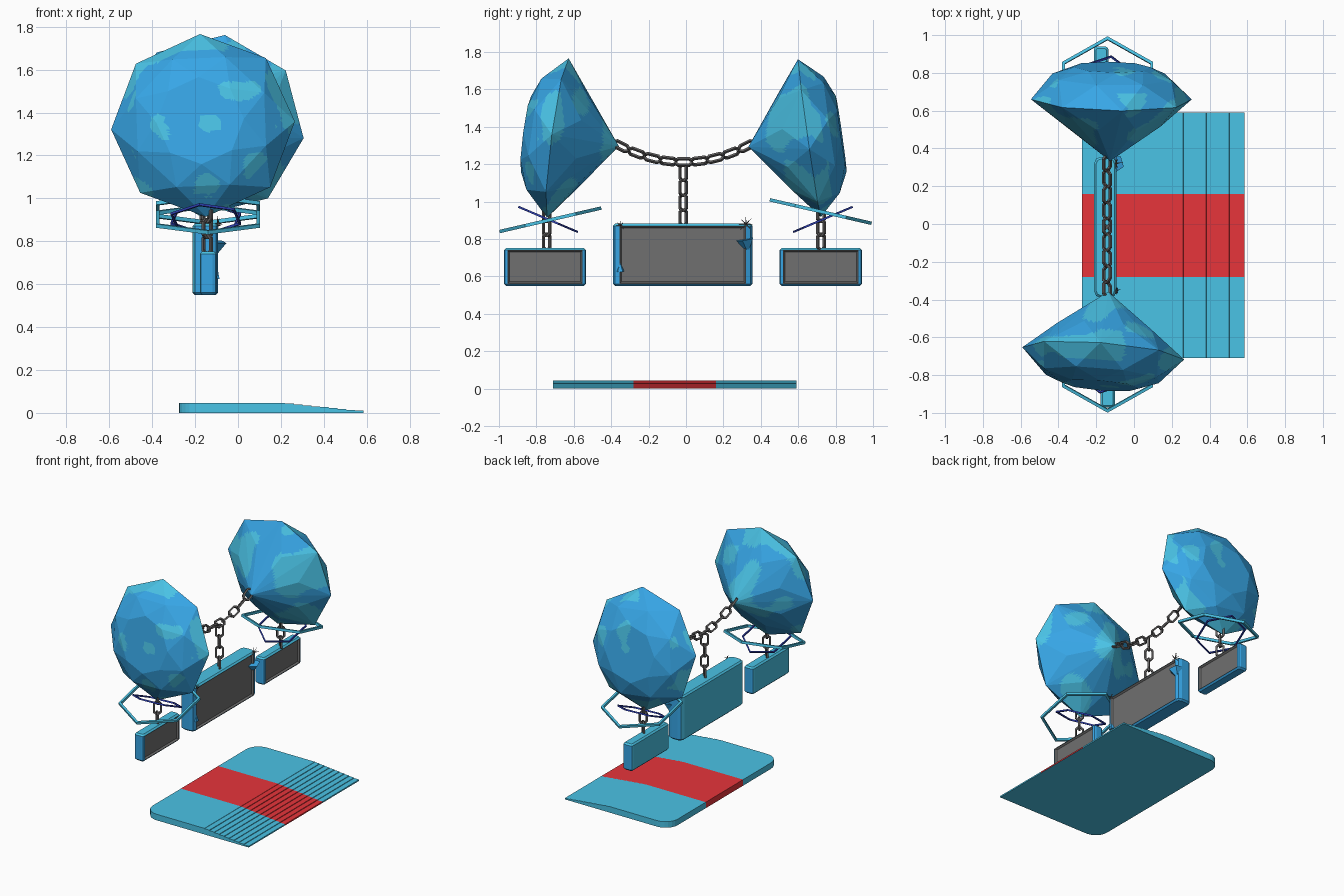
import bpy, bmesh, math
from mathutils import Vector, Matrix, noise

if "Cube" in bpy.data.objects:
    bpy.data.objects.remove(bpy.data.objects["Cube"])


def material(name, rgb):
    m = bpy.data.materials.new(name)
    lin = [(c / 255 / 12.92 if c < 11 else ((c / 255 + 0.055) / 1.055) ** 2.4) for c in rgb]
    m.diffuse_color = (*lin, 1)
    m.use_nodes = True
    m.node_tree.nodes["Principled BSDF"].inputs["Base Color"].default_value = m.diffuse_color
    return m


BLUE = material("crystal blue", (55, 166, 230))
TEAL = material("teal", (74, 195, 230))
RED = material("red", (236, 54, 60))
GREY = material("screen grey", (112, 112, 112))
DARK = material("chain grey", (98, 96, 96))
NAVY = material("navy", (45, 62, 175))


def finish(bm, name, mats):
    bmesh.ops.recalc_face_normals(bm, faces=bm.faces)
    me = bpy.data.meshes.new(name)
    bm.to_mesh(me)
    bm.free()
    for m in mats:
        me.materials.append(m)
    ob = bpy.data.objects.new(name, me)
    bpy.context.collection.objects.link(ob)
    return ob


def prism(name, outline, offset, mats, y_cuts):
    """Extrude a flat outline; the strip between the y cuts gets the second material, except below."""
    bm = bmesh.new()
    face = bm.faces.new([bm.verts.new(p) for p in outline])
    new = bmesh.ops.extrude_face_region(bm, geom=[face])["geom"]
    bmesh.ops.translate(bm, vec=offset, verts=[v for v in new if isinstance(v, bmesh.types.BMVert)])
    for y in y_cuts:
        bmesh.ops.bisect_plane(bm, geom=bm.verts[:] + bm.edges[:] + bm.faces[:],
                               plane_co=(0, y, 0), plane_no=(0, 1, 0))
    for f in bm.faces:
        c = f.calc_center_median()
        f.material_index = int(y_cuts[0] < c.y < y_cuts[1] and c.z > 0.001)
    return finish(bm, name, mats)


# Floor platform: slab with rounded rear corners
Y0, Y1, X0, XS, X1, H, R = -0.71, 0.59, -0.275, 0.22, 0.585, 0.045, 0.1
outline = [(XS, Y0, 0), (XS, Y1, 0)]
for cy, start in ((Y1 - R, 90), (Y0 + R, 180)):
    for i in range(7):
        a = math.radians(start + 15 * i)
        outline.append((X0 + R + R * math.cos(a), cy + R * math.sin(a), 0))
prism("platform", outline, (0, 0, H), (TEAL, RED), (-0.28, 0.16))

# Shallow steps going down at the open side
N = 9
steps = [(X1, Y0, 0), (XS, Y0, 0), (XS, Y0, H)]
for i in range(N):
    z = H - (i + 0.5) * (H - 0.008) / N
    steps += [(XS + (X1 - XS) * i / N + 0.001, Y0, z), (XS + (X1 - XS) * (i + 1) / N, Y0, z)]
prism("platform_steps", steps, (0, Y1 - Y0, 0), (TEAL, RED), (-0.28, 0.16))


# Screens: bevelled case with a sunk grey panel facing +x
def screen(name, x, depth, y0, y1, z0, z1, bevel):
    bm = bmesh.new()
    bmesh.ops.create_cube(bm, size=1)
    for v in bm.verts:
        v.co = Vector((x + v.co.x * depth, (y0 + y1) / 2 + v.co.y * (y1 - y0),
                       (z0 + z1) / 2 + v.co.z * (z1 - z0)))
    # stronger rounding on the upright edges than on the level ones
    up = [e for e in bm.edges if abs(e.verts[0].co.z - e.verts[1].co.z) > 0.01]
    bmesh.ops.bevel(bm, geom=up, offset=bevel, segments=2, profile=0.5, affect='EDGES')
    rim = [e for e in bm.edges if abs(e.verts[0].co.z - e.verts[1].co.z) < 1e-4]
    bmesh.ops.bevel(bm, geom=rim, offset=0.011, segments=1, affect='EDGES')
    bm.normal_update()
    for f in bm.faces:
        n = f.normal
        f.material_index = 1 if n.z > 0.5 or n.x < -0.9 else 0
    front = max(bm.faces, key=lambda f: f.normal.x * f.calc_area())
    front.material_index = 2
    bmesh.ops.inset_region(bm, faces=[front], thickness=0.004)
    bmesh.ops.inset_region(bm, faces=[front], thickness=0.012, depth=-0.012)
    return finish(bm, name, (BLUE, TEAL, GREY))


screen("main_screen", -0.152, 0.118, -0.39, 0.355, 0.55, 0.882, 0.034)
screen("front_screen", -0.139, 0.078, -0.972, -0.535, 0.55, 0.752, 0.018)
screen("rear_screen", -0.174, 0.078, 0.5, 0.94, 0.55, 0.752, 0.018)


# Brilliant-cut gem: hull of eight-sided rings, with irregular teal patches
def gem(name, centre, axis, spin, size=1.0, cuts=11):
    c, n = Vector(centre), Vector(axis).normalized()
    ref = Vector((0, 0, 1))
    v = (ref - n * ref.dot(n)).normalized()
    u = v.cross(n)
    if u.x < 0:
        u = -u
    bm = bmesh.new()
    bm.verts.new(c - n * 0.33 * size)
    for r, d, turn in ((0.27, -0.132, 22.5), (0.43, 0, 0), (0.325, 0.12, 22.5), (0.205, 0.172, 0)):
        for i in range(8):
            a = math.radians(spin + turn + 45 * i)
            bm.verts.new(c + (n * d + u * r * math.cos(a) + v * r * math.sin(a)) * size)
    bmesh.ops.convex_hull(bm, input=bm.verts[:])
    if cuts:
        bmesh.ops.subdivide_edges(bm, edges=bm.edges[:], cuts=cuts, use_grid_fill=True)
        for f in bm.faces:
            p = f.calc_center_median()
            on_crown = (p - c).dot(n) > 0.08
            patch = noise.noise(p * 7) > 0.33 if on_crown else noise.noise(p * 4.5) > 0.05
            f.material_index = int(patch)
    return finish(bm, name, (BLUE, TEAL))


gem("front_gem", (-0.163, -0.685, 1.34), (-0.08, -0.98, 0.13), 2.5)
gem("rear_gem", (-0.12, 0.66, 1.34), (0.02, 0.98, 0.14), -8)


# Small pointed crystals growing on the main screen
def crystal(name, centre, axis, radius, length):
    bm = bmesh.new()
    m = Matrix.Translation(centre) @ Vector(axis).to_track_quat('Z', 'Y').to_matrix().to_4x4()
    bmesh.ops.create_cone(bm, cap_ends=True, segments=5, radius1=radius, radius2=0,
                          depth=length, matrix=m)
    return finish(bm, name, (BLUE,))


crystal("large_crystal", (-0.105, 0.325, 0.762), (-0.1, 0.15, -0.9), 0.05, 0.075)
crystal("small_crystal", (-0.1, -0.352, 0.65), (0.2, 0, 0.9), 0.024, 0.045)


# Closed loop with a four-sided section, used for chain links and hoops
def loop_into(bm, mat, radius, half, sides, tube, turn):
    rings = []
    for i in range(sides):
        a = math.radians(turn + 360 * i / sides)
        shift = half * (1 if math.cos(a) > 0 else -1)
        rings.append([bm.verts.new(mat @ Vector(((radius + dr) * math.cos(a) + shift,
                                                 (radius + dr) * math.sin(a), dz)))
                      for dr, dz in ((tube, -tube), (tube, tube), (-tube, tube), (-tube, -tube))])
    for i in range(sides):
        p, q = rings[i], rings[(i + 1) % sides]
        for k in range(4):
            bm.faces.new((p[k], q[k], q[(k + 1) % 4], p[(k + 1) % 4]))


# Chains: links alternate by a quarter turn, each set diagonally to the path
def chain(name, links):
    bm = bmesh.new()
    for i, (pos, direction) in enumerate(links):
        aim = Vector(direction).to_track_quat('X', 'Z').to_matrix().to_4x4()
        roll = Matrix.Rotation(math.pi / 4 + math.pi / 2 * (i % 2), 4, 'X')
        loop_into(bm, Matrix.Translation(pos) @ aim @ roll, 0.026, 0.019, 8, 0.0068, 22.5)
    return finish(bm, name, (DARK,))


CX = -0.143
chain("gem_chain", [((CX, -0.012 + t, 1.212 + 0.75 * t * t), (0, 1, 1.5 * t))
                    for t in [(i - 4) * 0.084 for i in range(9)]])
chain("main_screen_chain", [((CX, -0.015, 0.915 + 0.08 * i), (0, 0, 1)) for i in range(4)])
chain("front_screen_chain", [((CX, -0.745, 0.785 + 0.075 * i), (0, 0, 1)) for i in range(3)])
chain("rear_screen_chain", [((CX - 0.01, 0.722, 0.785 + 0.075 * i), (0, 0, 1)) for i in range(3)])


# Tilted hexagonal hoops beneath the gems
def hoop(name, centre, tilt, radius, tube, mat, turn=30):
    bm = bmesh.new()
    m = Matrix.Translation(centre) @ Matrix.Rotation(math.radians(tilt), 4, 'X')
    loop_into(bm, m, radius, 0, 6, tube, turn)
    return finish(bm, name, (mat,))


for side, y, z, s in (("front", -0.725, 0.903, 1), ("rear", 0.72, 0.947, -1)):
    hoop(side + "_outer_hoop", (-0.14, y, z), 13 * s, 0.27, 0.009, TEAL)
    hoop(side + "_inner_hoop", (-0.15, y - 0.012 * s, 0.905), -23 * s, 0.17, 0.0055, NAVY, 20)


# Spiky sparkles on the upper corners of the main screen
def sparkle(name, centre, size):
    bm = bmesh.new()
    for d in ((0, 0, 1), (0, 1, 0), (0.3, 1, 1), (0.3, -1, 1), (1, 0.2, 0.3)):
        rot = Vector(d).to_track_quat('Z', 'Y').to_matrix().to_4x4()
        for flip in (0, math.pi):
            m = (Matrix.Translation(centre) @ rot @ Matrix.Rotation(flip, 4, 'X')
                 @ Matrix.Translation((0, 0, size / 2)))
            bmesh.ops.create_cone(bm, segments=4, radius1=0.004, radius2=0, depth=size, matrix=m)
    return finish(bm, name, (DARK,))


sparkle("rear_sparkle", (-0.095, 0.32, 0.88), 0.045)
sparkle("front_sparkle", (-0.095, -0.352, 0.872), 0.028)
